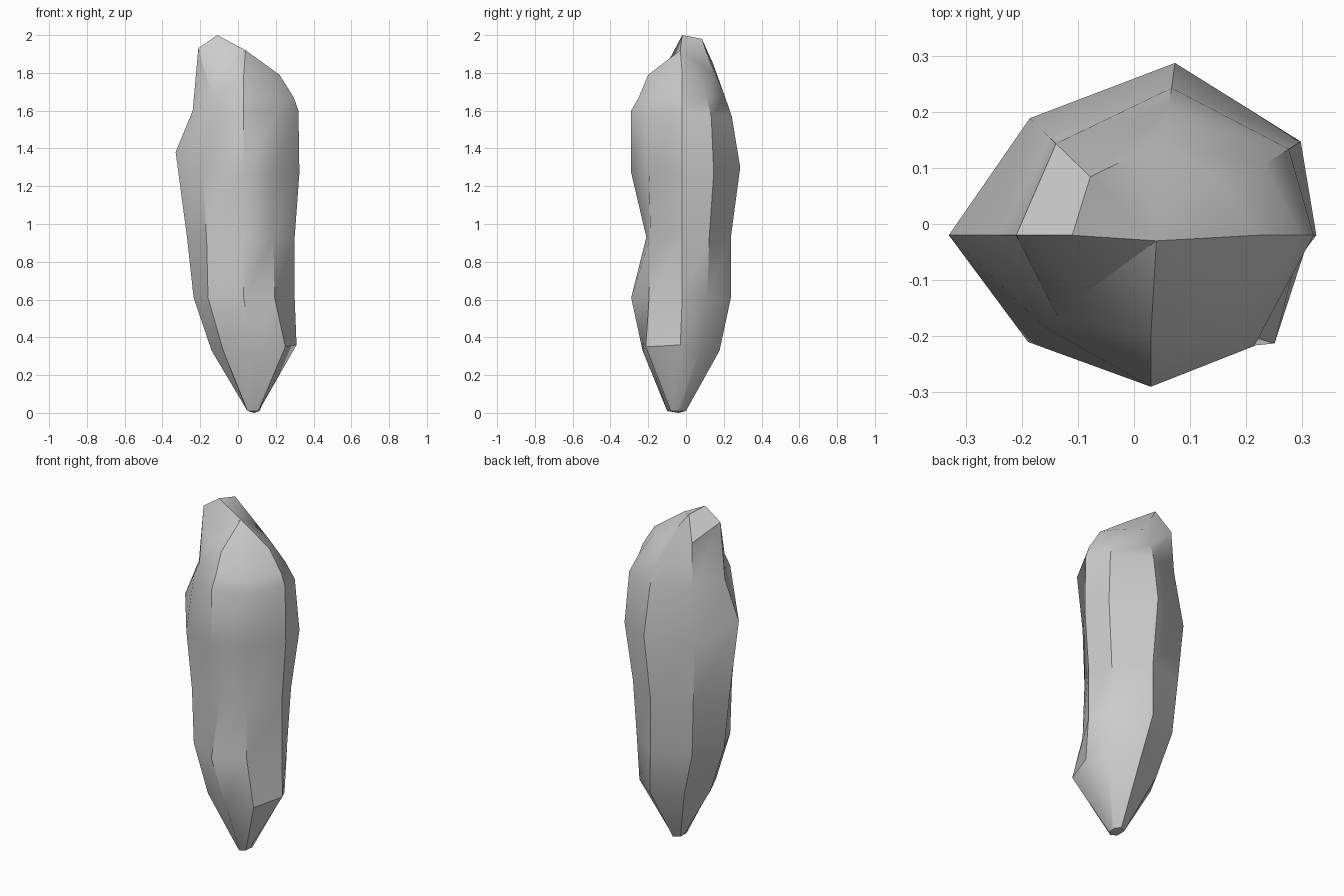
import bpy, bmesh, math

if "Cube" in bpy.data.objects:
    bpy.data.objects.remove(bpy.data.objects["Cube"])

# Uneven eight-sided directions, from left around the front, right and back
ANGLES = [math.radians(a) for a in (180, 221, 270, 313, 360, 392, 442, 496)]

# Each ring: height, centre, radii, and height changes at single corners
RINGS = [
    (0.01, (0.08, -0.05), (.03, .04, .05, .04, .03, .04, .05, .04), {}),
    (0.33, (0.08, -0.03), (.22, .21, .20, .25, .23, .20, .21, .20), {3: .02, 4: .03}),
    (0.61, (0.03, -0.02), (.265, .25, .27, .24, .27, .25, .26, .24), {}),
    (0.93, (0.03, -0.02), (.30, .26, .19, .23, .27, .27, .26, .27), {}),
    (1.27, (0.03, -0.02), (.36, .29, .27, .24, .295, .315, .31, .30), {0: .11, 6: .03}),
    (1.60, (0.03, -0.02), (.27, .25, .27, .27, .29, .29, .265, .25), {5: -.03, 6: -.03}),
    (1.67, (0.03, -0.02), (.24, .22, .23, .22, .265, .24, .23, .235), {0: .26, 7: .18}),
    (1.79, (0.03, -0.02), (.14, .17, .18, .15, .19, .16, .17, .15), {0: .21, 7: .19}),
]

bm = bmesh.new()

# Shard body and crown, lofted through the rings
loops = []
for z, (cx, cy), radii, bumps in RINGS:
    loops.append([bm.verts.new((cx + r * math.cos(a), cy + r * math.sin(a), z + bumps.get(i, 0)))
                  for i, (a, r) in enumerate(zip(ANGLES, radii))])
for low, high in zip(loops, loops[1:]):
    for i in range(8):
        j = (i + 1) % 8
        bm.faces.new((low[i], low[j], high[j], high[i]))


# Pointed caps at both ends
def cap(loop, point):
    tip = bm.verts.new(point)
    for i in range(8):
        bm.faces.new((loop[i], loop[(i + 1) % 8], tip))


cap(loops[0], (0.085, -0.04, 0))
cap(loops[-1], (0.04, -0.03, 1.92))
bmesh.ops.recalc_face_normals(bm, faces=bm.faces)

mesh = bpy.data.meshes.new("rock_shard")
bm.to_mesh(mesh)
bm.free()
shard = bpy.data.objects.new("rock_shard", mesh)
bpy.context.collection.objects.link(shard)

# Smooth sides with sharp creases
bpy.context.view_layer.objects.active = shard
shard.select_set(True)
bpy.ops.object.shade_smooth_by_angle(angle=math.radians(35))
